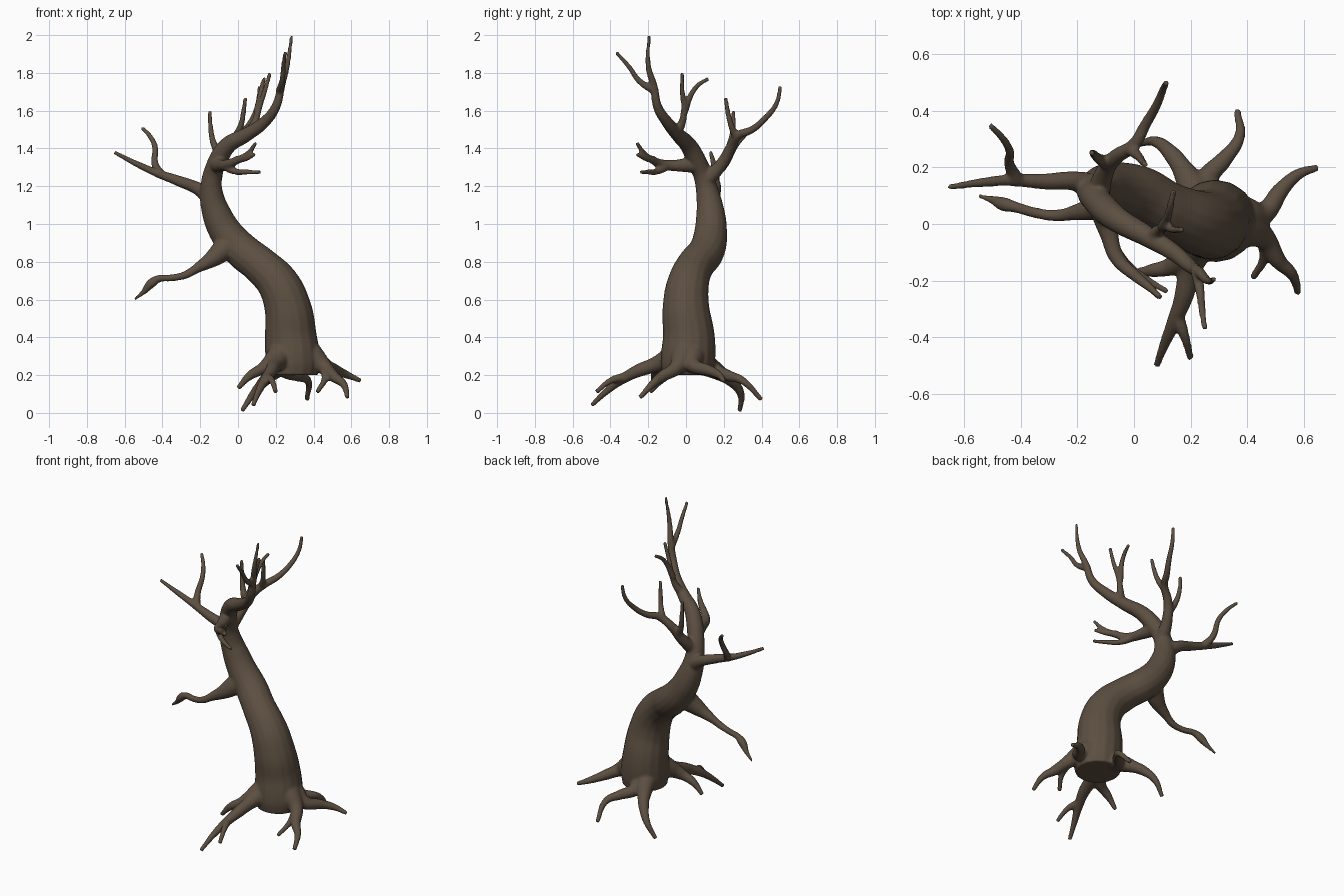
import bpy

cube = bpy.data.objects.get("Cube")
if cube:
    bpy.data.objects.remove(cube)

CM = 0.01  # points are written in hundredths of a unit

bark = bpy.data.materials.new("dark brown bark")
bark.use_nodes = True
BARK_COLOUR = (0.108, 0.078, 0.053, 1)
bark.diffuse_color = BARK_COLOUR
bark.node_tree.nodes["Principled BSDF"].inputs["Base Color"].default_value = BARK_COLOUR
bark.node_tree.nodes["Principled BSDF"].inputs["Roughness"].default_value = 0.9

curve = bpy.data.curves.new("tree_paths", "CURVE")
curve.dimensions = "3D"
curve.bevel_depth = 1
curve.bevel_resolution = 6
curve.resolution_u = 8
curve.use_fill_caps = True


def limb(points, radii):
    """Add one round limb through the points, with a radius at each of them."""
    spline = curve.splines.new("BEZIER")
    spline.radius_interpolation = "CARDINAL"
    spline.bezier_points.add(len(points) - 1)
    for knot, point, radius in zip(spline.bezier_points, points, radii):
        knot.co = [c * CM for c in point]
        knot.radius = radius * CM
        knot.handle_left_type = knot.handle_right_type = "AUTO"


def taper(points, base, tip=1.1, fall=0.6):
    """Add a limb that thins quickly at its base and slowly towards its tip."""
    last = len(points) - 1
    limb(points, [base + (tip - base) * (i / last) ** fall for i in range(last + 1)])


# Trunk, leaning in an S shape
trunk = [(29, 1, 20), (29, 1, 27), (28, 1.5, 40), (26.5, 0, 55), (21.5, 1, 68),
         (12, 5, 78), (2, 11, 86), (-6, 13, 95), (-11.5, 13, 106),
         (-14, 11.5, 116), (-13.5, 9, 126), (-10, 5, 135)]
limb(trunk, [13.5, 14.5, 13.8, 12.5, 11.2, 10, 9.6, 8.8, 7.6, 6.2, 5.2, 5])

# Crown, the limb that carries on from the trunk
limb([(-13, 8, 128), (-10, 5, 135), (-5, 1, 142), (4, -4, 147), (14, -10, 154),
      (20, -15, 162), (23, -17, 173), (26, -20, 184), (28.5, -19.5, 200)],
     [5, 5, 4.5, 3.8, 3.1, 2.5, 2, 1.5, 0.9])
taper([(22, -16, 170), (23.5, -25, 176), (24, -30, 183), (25, -37, 191)], 2.2)
taper([(6, -5, 148), (9, -2, 154), (11, -1, 161), (14, -2, 170), (17, -2, 180)], 2.8)
taper([(10, -1, 159), (12, 3, 169), (13, 7, 174), (14, 12, 177)], 2)

# Back limb with two twigs
taper([(-13, 10, 122), (-10, 19, 132), (-6, 24, 141), (0, 28, 147), (4, 35, 150),
       (8, 42, 156), (10.5, 48, 164), (11.5, 50, 173)], 4.2)
taper([(-2, 27, 145), (1.5, 24, 152), (3, 22, 160), (4, 21, 167)], 2.3)
taper([(-9, 21, 135), (-13, 23.5, 143), (-14.5, 25, 151), (-15, 25, 160)], 2.5)

# Upper side limb with one twig
taper([(-13, 12, 112), (-20, 15, 118), (-32, 15, 123), (-43, 15.5, 127),
       (-55, 14.5, 132.5), (-65.5, 13, 138)], 5.2)
taper([(-41, 15, 126), (-44, 21, 132), (-44, 26, 141), (-47, 31, 147), (-51, 35, 151)], 2.6)

# Lower side limb with a knot near its end
limb([(-4, 11, 90), (-13, 6, 82), (-21, 4, 77), (-28, 3, 73), (-35, 4, 71.5),
      (-42, 6, 71), (-46, 7, 68.5), (-50, 8.5, 64), (-55, 10, 60)],
     [7, 4.8, 2.8, 2.1, 1.9, 2, 2.5, 1.5, 0.8])

# Front limb with two twigs
taper([(-12, 8, 132), (-9, -3, 131), (-6, -12, 131.5), (0, -18, 134),
       (5, -22, 137), (9.5, -26, 143)], 4.8)
taper([(-7, -10, 131), (-2, -15, 128), (5, -20, 127.5), (12, -24, 127.5)], 2.6)
taper([(-1, -17, 134), (5, -22, 135), (9, -26, 137)], 2.2)

# Roots, spreading from the foot of the trunk
roots = {
    "back": [(26, 6, 28), (26, 16, 22), (32, 23, 19.5), (37, 30, 17), (36.5, 40, 7)],
    "left": [(38, 3, 30), (46, 4, 25), (52, 12, 22.5), (58, 17.5, 20), (65, 20, 17)],
    "left_front": [(38, -1, 31), (46, -5, 24), (51, -13, 19), (56, -18, 15), (58, -24.5, 8)],
    "front": [(24, -4, 31), (20, -15, 26), (17.5, -26, 22), (14, -35, 17),
              (11, -42, 11.5), (8, -50, 4)],
    "right": [(23, -6, 31), (14, -14.5, 24), (6, -16.5, 19.5), (0, -17, 13)],
    "right_back": [(24, 6, 28), (18, 18, 21), (13, 25, 16), (8, 29, 10), (2, 28.5, 1)],
}
for path in roots.values():
    taper(path, 7, 1.3, 0.5)
taper([(46, -4, 24), (46, -12, 18), (42, -19, 11)], 3, 1.3)
taper([(15, -32, 19), (18, -40, 17), (20, -47.5, 11)], 2.6, 1.3)

# Fuse all limbs into one smooth skin
paths = bpy.data.objects.new("tree_paths", curve)
bpy.context.collection.objects.link(paths)
mesh = bpy.data.meshes.new_from_object(paths.evaluated_get(bpy.context.evaluated_depsgraph_get()))
bpy.data.objects.remove(paths)
tree = bpy.data.objects.new("tree", mesh)
bpy.context.collection.objects.link(tree)
mesh.materials.clear()
mesh.materials.append(bark)

remesh = tree.modifiers.new("fuse", "REMESH")
remesh.mode = "VOXEL"
remesh.voxel_size = 0.007
remesh.use_smooth_shade = True
soften = tree.modifiers.new("soften joints", "SMOOTH")
soften.factor = 0.5
soften.iterations = 8
mesh.shade_smooth()
